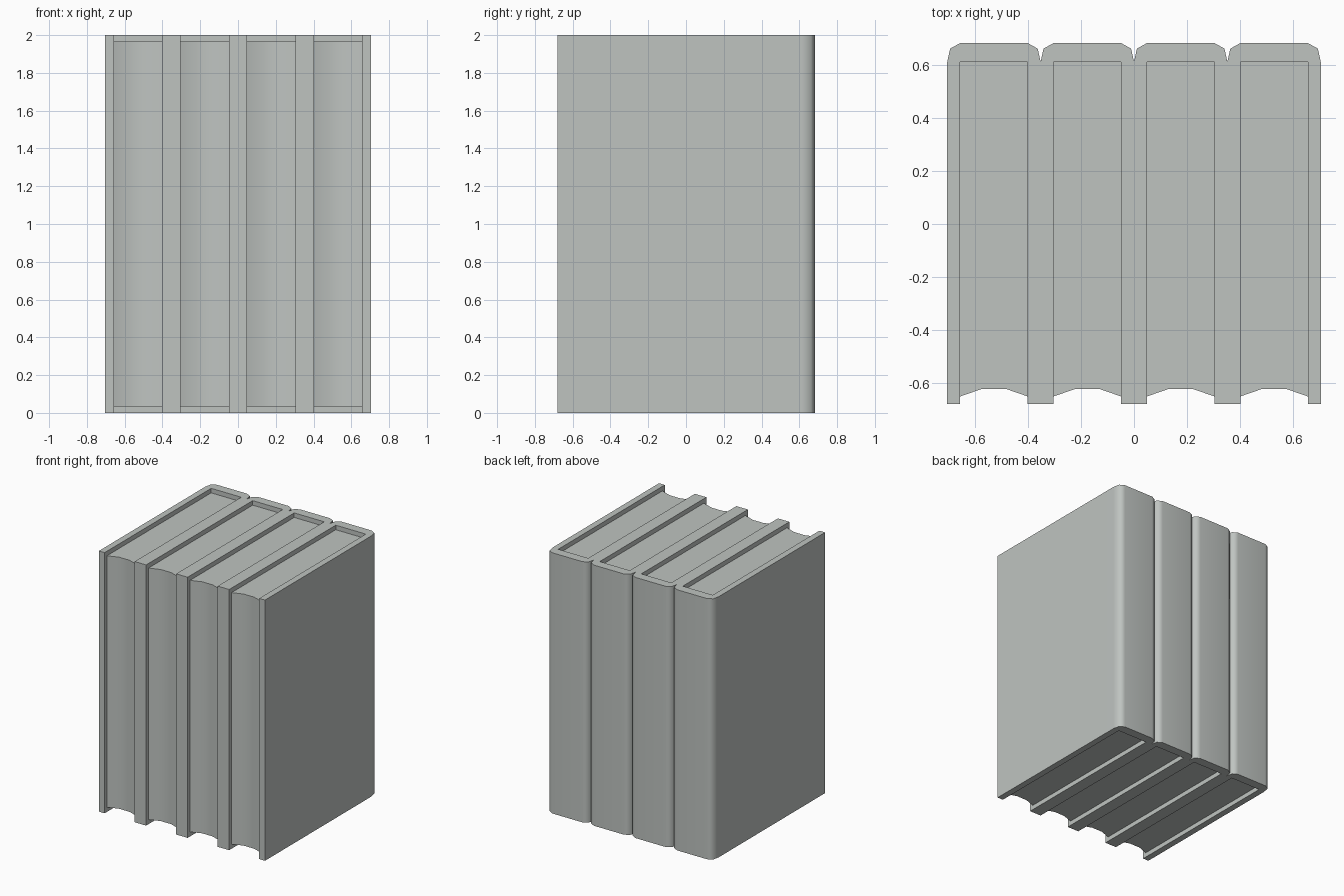
import bpy, bmesh, math

cube = bpy.data.objects.get("Cube")
if cube:
    bpy.data.objects.remove(cube, do_unlink=True)

# One plain grey for everything
grey = bpy.data.materials.new("pale grey")
grey.use_nodes = True
colour = (0.52, 0.55, 0.53, 1)
grey.diffuse_color = colour
grey.node_tree.nodes["Principled BSDF"].inputs["Base Color"].default_value = colour

HALF = 0.3525 / 2   # half the thickness of a book
INNER = 0.1275      # half the thickness of the page block


def mirrored(half):
    """Close a right-hand half profile with its mirror image."""
    return half + [(-x, y) for x, y in reversed(half)]


def prism(name, profile, x, z0, z1):
    """Extrude a plan profile upwards, with smooth rounded edges."""
    bm = bmesh.new()
    face = bm.faces.new([bm.verts.new((px, py, z0)) for px, py in profile])
    new = bmesh.ops.extrude_face_region(bm, geom=[face])["geom"]
    top = [v for v in new if isinstance(v, bmesh.types.BMVert)]
    bmesh.ops.translate(bm, verts=top, vec=(0, 0, z1 - z0))
    bmesh.ops.recalc_face_normals(bm, faces=bm.faces)
    mesh = bpy.data.meshes.new(name)
    bm.to_mesh(mesh)
    bm.free()
    mesh.materials.append(grey)
    obj = bpy.data.objects.new(name, mesh)
    obj.location.x = x
    bpy.context.collection.objects.link(obj)
    bpy.ops.object.select_all(action="DESELECT")
    obj.select_set(True)
    bpy.context.view_layer.objects.active = obj
    bpy.ops.object.shade_smooth_by_angle(angle=math.radians(60))
    weighted = obj.modifiers.new("flat_panels", "WEIGHTED_NORMAL")
    weighted.keep_sharp = True


# U-shaped cover: inside of the spine, fore edge, then round the spine corner
cover = mirrored([(INNER, 0.612), (INNER, -0.68), (HALF, -0.68), (HALF, 0.612),
                  (HALF - 0.011, 0.662), (INNER, 0.683)])
# Page block with a hollowed fore edge
pages = mirrored([(INNER, 0.612), (INNER, -0.651), (0.044, -0.622)])

for i in range(4):
    x = (2 * i - 3) * HALF
    prism(f"book_cover_{i + 1}", cover, x, 0, 2)
    prism(f"page_block_{i + 1}", pages, x, 0.035, 1.965)
